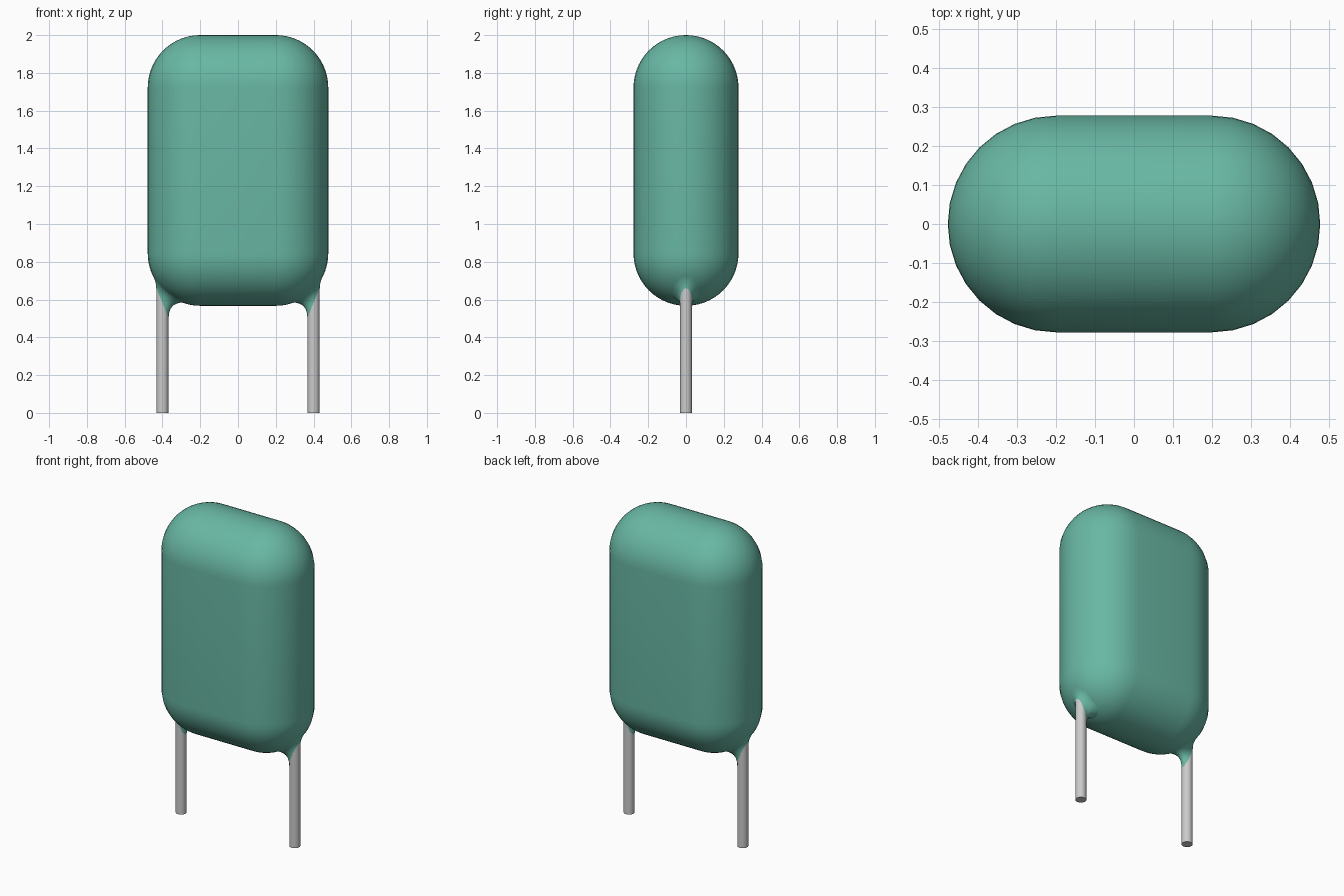
import bpy, bmesh, math

if "Cube" in bpy.data.objects:
    bpy.data.objects.remove(bpy.data.objects["Cube"])

R = 0.278                     # rounding radius of the body
CX = 0.20                     # corner sphere centre in x
Z_LOW, Z_HIGH = 0.845, 1.722  # corner sphere centres in z
LEAD_X, LEAD_R = 0.40, 0.032


def material(name, color, rough):
    m = bpy.data.materials.new(name)
    m.use_nodes = True
    m.diffuse_color = (*color, 1)
    bsdf = m.node_tree.nodes["Principled BSDF"]
    bsdf.inputs["Base Color"].default_value = (*color, 1)
    bsdf.inputs["Roughness"].default_value = rough
    return m


green = material("green coating", (0.14, 0.475, 0.37), 0.5)
metal = material("grey metal", (0.60, 0.60, 0.60), 0.4)


def add_object(name, bm, mat):
    bmesh.ops.recalc_face_normals(bm, faces=bm.faces)
    me = bpy.data.meshes.new(name)
    bm.to_mesh(me)
    bm.free()
    ob = bpy.data.objects.new(name, me)
    bpy.context.collection.objects.link(ob)
    me.materials.append(mat)
    bpy.ops.object.select_all(action="DESELECT")
    ob.select_set(True)
    bpy.context.view_layer.objects.active = ob
    bpy.ops.object.shade_smooth_by_angle(angle=math.radians(40))
    return ob


def loft(rows):
    """Skin a list of closed loops of points."""
    bm = bmesh.new()
    loops = [[bm.verts.new(p) for p in row] for row in rows]
    n = len(rows[0])
    for a, b in zip(loops, loops[1:]):
        for i in range(n):
            j = (i + 1) % n
            bm.faces.new((a[i], a[j], b[j], b[i]))
    return bm


# Body: a sphere stretched apart in x and z
N = 16
columns = [(math.pi * (i / N - 0.5), CX) for i in range(N + 1)]
columns += [(math.pi * (i / N + 0.5), -CX) for i in range(N + 1)]
quarter = [math.pi / 2 * i / 14 for i in range(15)]
levels = [(a - math.pi / 2, Z_LOW) for a in quarter] + [(a, Z_HIGH) for a in quarter]
rows = [[(ox + R * math.cos(p) * math.cos(t), R * math.cos(p) * math.sin(t),
          oz + R * math.sin(p)) for t, ox in columns] for p, oz in levels]
body = loft(rows)
for end in (0, -1):           # close the seam along the top and bottom ridge
    body.verts.ensure_lookup_table()
bmesh.ops.remove_doubles(body, verts=body.verts, dist=1e-5)
bmesh.ops.dissolve_degenerate(body, edges=body.edges, dist=1e-5)
add_object("body", body, green)


def body_z(x, y):
    """Height of the rounded underside of the body."""
    return Z_LOW - math.sqrt(max(R * R - max(x - CX, 0) ** 2 - y * y, 0))


def fillet_rows(side, count=32, steps=10):
    """Flared coating that runs from the lead onto the body, lowest on the inside."""
    rows = [[] for _ in range(steps + 1)]
    for i in range(count):
        a = 2 * math.pi * i / count
        inner = -math.cos(a)                      # 1 on the inside, -1 outside
        z0 = 0.582 - 0.078 * inner
        r0 = LEAD_R + 0.001
        r2 = r0 + 0.048 + 0.028 * inner
        c, s = math.cos(a), math.sin(a)
        z2 = body_z(LEAD_X + r2 * c, r2 * s)
        z1 = max(z0, min(z2, body_z(LEAD_X + r0 * c, r0 * s)))
        for k in range(steps + 1):
            t = k / steps
            r = r0 * (1 - t * t) + r2 * t * t
            z = z0 * (1 - t) ** 2 + 2 * z1 * t * (1 - t) + (z2 + 0.002) * t * t
            rows[k].append((side * (LEAD_X + r * c), r * s, z))
    return rows


# Wire leads and their coating fillets, left (+x) and right (-x)
for side, label in ((1, "left"), (-1, "right")):
    ring = [2 * math.pi * i / 24 for i in range(24)]
    bm = loft([[(side * LEAD_X + LEAD_R * math.cos(a), LEAD_R * math.sin(a), z)
                for a in ring] for z in (0, 0.8)])
    bmesh.ops.holes_fill(bm, edges=bm.edges, sides=0)
    add_object(label + "_lead", bm, metal)

    bm = loft(fillet_rows(side))
    ob = add_object(label + "_fillet", bm, green)
    # open strip: make sure its surface faces down and outward
    if sum(f.normal.z * f.area for f in ob.data.polygons) > 0:
        ob.data.flip_normals()
